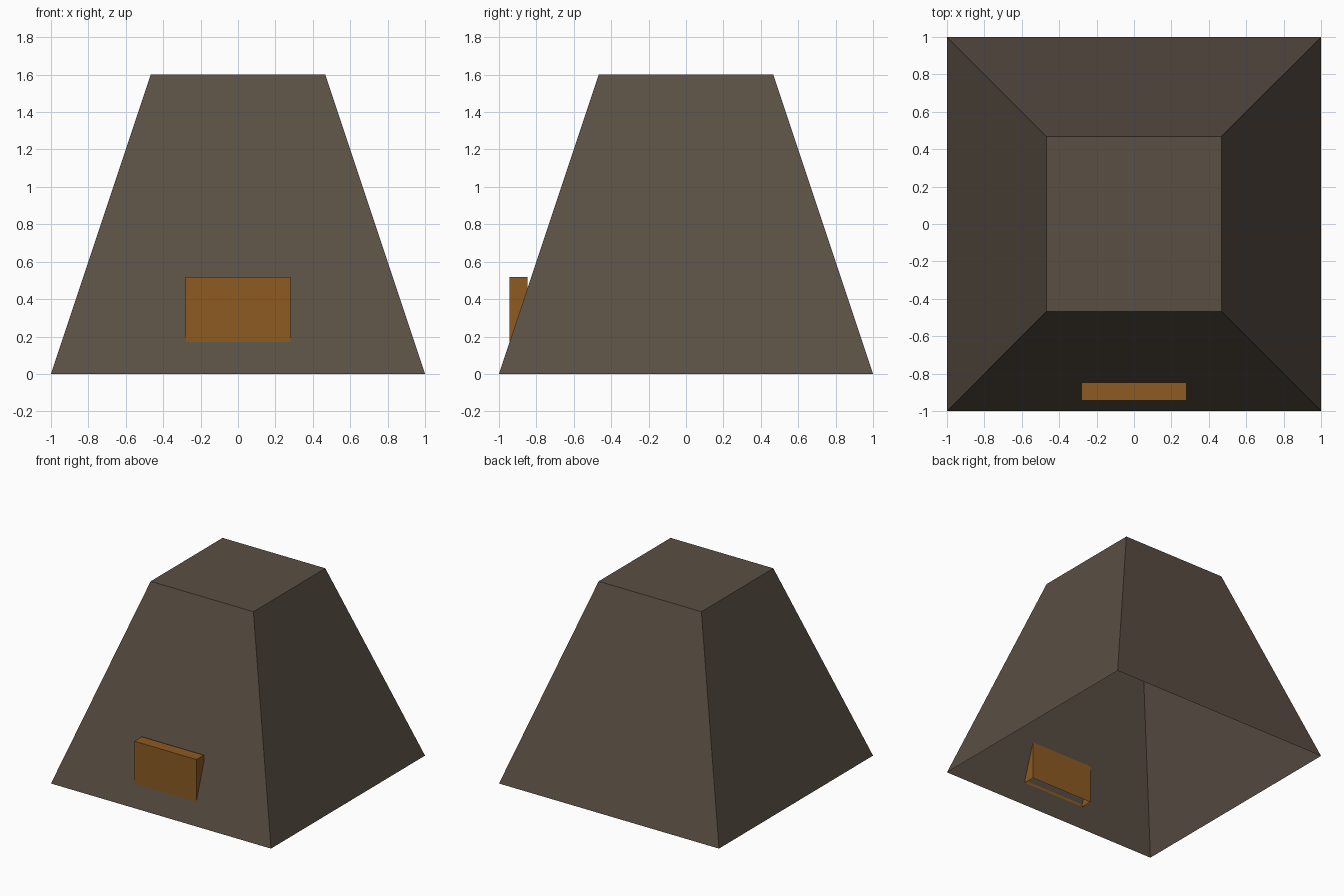
import bpy, bmesh

if "Cube" in bpy.data.objects:
    bpy.data.objects.remove(bpy.data.objects["Cube"])


def material(name, rgb):
    m = bpy.data.materials.new(name)
    m.diffuse_color = (*rgb, 1)
    m.use_nodes = True
    m.node_tree.nodes["Principled BSDF"].inputs["Base Color"].default_value = m.diffuse_color
    return m


def open_frustum(name, bottom, top, mat):
    """Four-sided shell with a lid and no floor; each end is (x0, x1, y0, y1, z)."""
    bm = bmesh.new()
    rings = []
    for x0, x1, y0, y1, z in (bottom, top):
        rings.append([bm.verts.new((x, y, z)) for x, y in
                      ((x0, y0), (x1, y0), (x1, y1), (x0, y1))])
    low, high = rings
    for i in range(4):
        j = (i + 1) % 4
        bm.faces.new((low[i], low[j], high[j], high[i]))
    bm.faces.new(high)
    mesh = bpy.data.meshes.new(name)
    bm.to_mesh(mesh)
    bm.free()
    mesh.materials.append(mat)
    ob = bpy.data.objects.new(name, mesh)
    bpy.context.collection.objects.link(ob)
    return ob


stone = material("dark_brown", (0.102, 0.078, 0.058))
amber = material("amber", (0.262, 0.105, 0.016))

# Tapered body, open underneath
open_frustum("tapered_body", (-1, 1, -1, 1, 0),
             (-0.467, 0.467, -0.467, 0.467, 1.6), stone)

# Box set into the front wall, also open underneath
open_frustum("front_box", (-0.282, 0.282, -0.943, -0.847, 0.15),
             (-0.282, 0.282, -0.943, -0.847, 0.518), amber)
